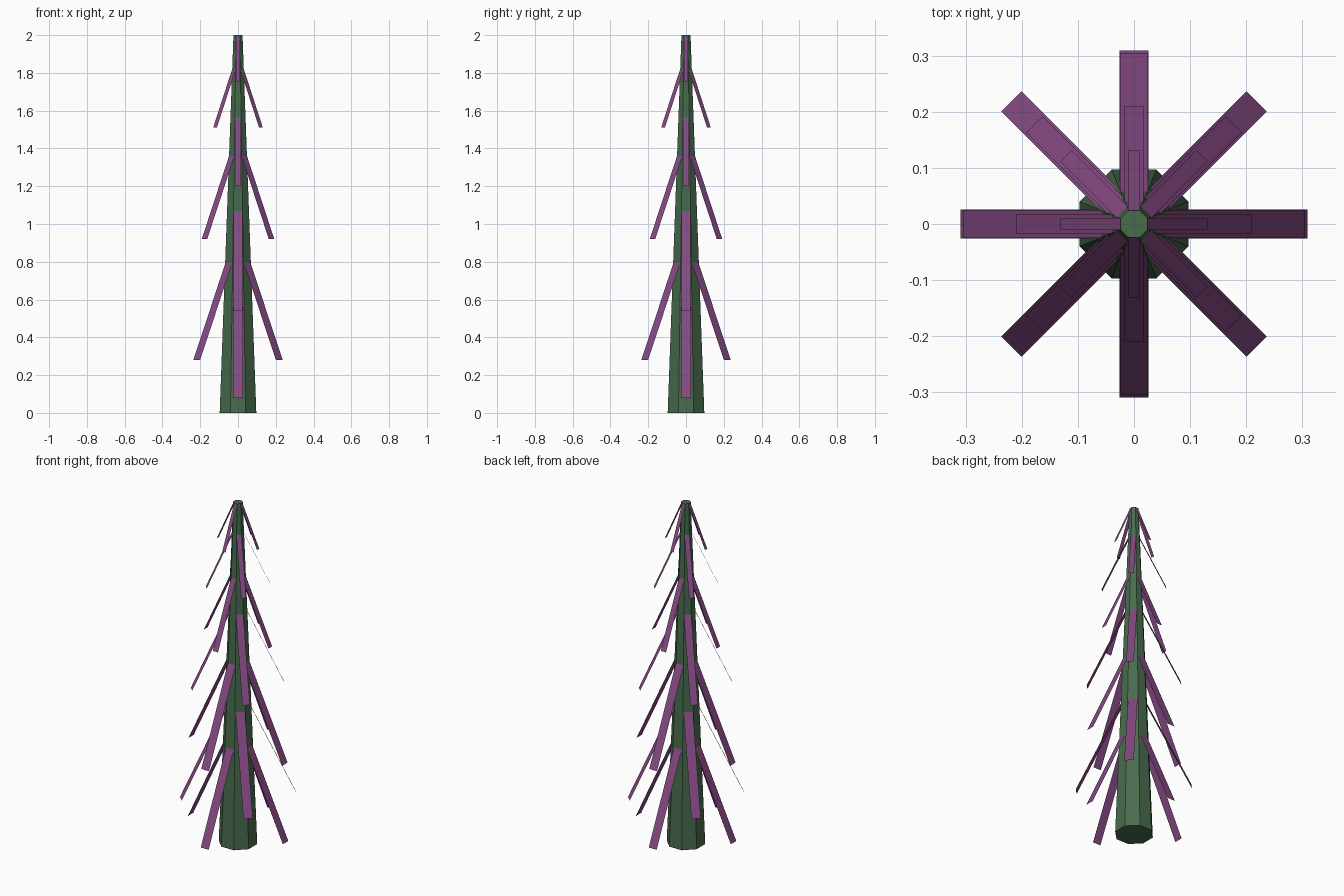
import bpy, math
from mathutils import Matrix, Vector

if "Cube" in bpy.data.objects:
    bpy.data.objects.remove(bpy.data.objects["Cube"])


def flat_material(name, rgb):
    m = bpy.data.materials.new(name)
    m.diffuse_color = (*rgb, 1.0)
    m.use_nodes = True
    m.node_tree.nodes["Principled BSDF"].inputs["Base Color"].default_value = m.diffuse_color
    return m


bark = flat_material("dark green", (0.066, 0.150, 0.076))
leaf = flat_material("plum purple", (0.235, 0.068, 0.225))

# Tapered octagonal trunk, flat sides facing the axes
k = 1 / math.cos(math.pi / 8)
bpy.ops.mesh.primitive_cone_add(vertices=8, radius1=0.097 * k, radius2=0.024 * k,
                                depth=2.0, location=(0, 0, 1.0))
trunk = bpy.context.object
trunk.name = "trunk"
trunk.data.transform(Matrix.Rotation(math.pi / 8, 4, 'Z'))
trunk.data.materials.append(bark)

# Leaf tiers: start height, tip height, start radius, tip radius, width
tiers = [
    (0.58, 0.08, 0.076, 0.309, 0.051),
    (0.80, 0.28, 0.066, 0.309, 0.051),
    (1.07, 0.54, 0.057, 0.305, 0.050),
    (1.36, 0.92, 0.047, 0.251, 0.041),
    (1.57, 1.20, 0.038, 0.210, 0.034),
    (1.82, 1.51, 0.030, 0.172, 0.028),
    (2.00, 1.755, 0.020, 0.131, 0.021),
]

# Four drooping single-sheet leaves per tier, every other tier turned 45 degrees
for i, (z0, z1, r0, r1, w) in enumerate(tiers):
    verts, faces = [], []
    for j in range(4):
        rot = Matrix.Rotation(j * math.pi / 2 + (i % 2) * math.pi / 4, 3, 'Z')
        n = len(verts)
        for p in ((r0, -w / 2, z0), (r1, -w / 2, z1), (r1, w / 2, z1), (r0, w / 2, z0)):
            verts.append(rot @ Vector(p))
        faces.append((n, n + 1, n + 2, n + 3))
    me = bpy.data.meshes.new(f"leaf_tier_{i + 1}")
    me.from_pydata(verts, [], faces)
    me.materials.append(leaf)
    ob = bpy.data.objects.new(f"leaf_tier_{i + 1}", me)
    bpy.context.collection.objects.link(ob)
